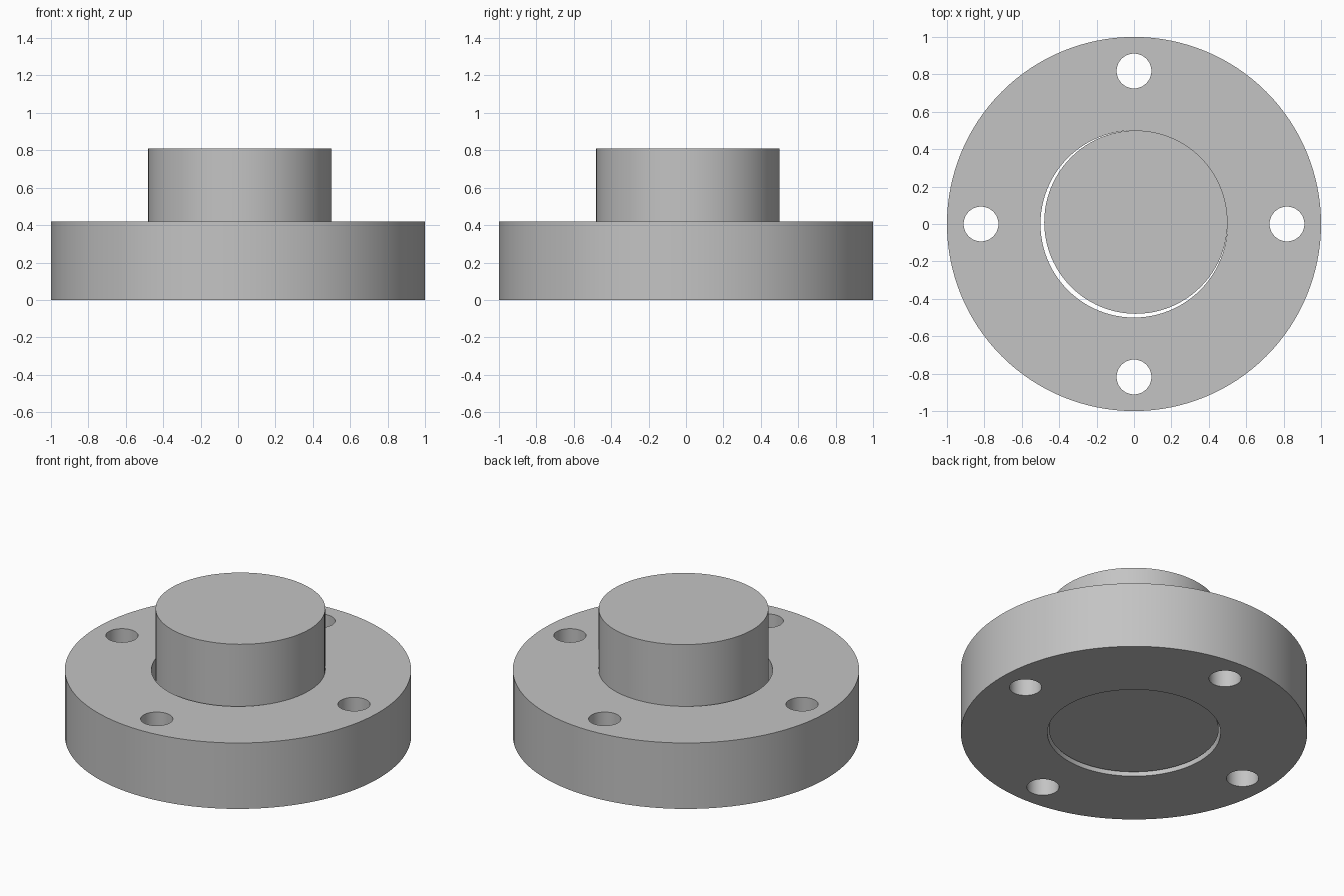
import bpy, math

if "Cube" in bpy.data.objects:
    bpy.data.objects.remove(bpy.data.objects["Cube"], do_unlink=True)

grey = bpy.data.materials.new("plain grey")
grey.use_nodes = True
COLOUR = (0.55, 0.55, 0.55, 1)
grey.diffuse_color = COLOUR
grey.node_tree.nodes["Principled BSDF"].inputs["Base Color"].default_value = COLOUR


def add_circle(curve, x, y, radius, sides):
    spline = curve.splines.new("POLY")
    spline.points.add(sides - 1)
    spline.use_cyclic_u = True
    for i, point in enumerate(spline.points):
        a = math.tau * i / sides
        point.co = (x + radius * math.cos(a), y + radius * math.sin(a), 0, 1)


def extruded_disc(name, circles, bottom, top):
    """Extrude a filled outline; circles inside the first become holes."""
    curve = bpy.data.curves.new(name, "CURVE")
    curve.dimensions = "2D"
    curve.fill_mode = "BOTH"
    curve.extrude = (top - bottom) / 2
    for circle in circles:
        add_circle(curve, *circle)
    obj = bpy.data.objects.new(name, curve)
    bpy.context.collection.objects.link(obj)
    obj.location.z = (top + bottom) / 2
    bpy.ops.object.select_all(action="DESELECT")
    obj.select_set(True)
    bpy.context.view_layer.objects.active = obj
    bpy.ops.object.convert(target="MESH")
    obj = bpy.context.object
    obj.name = name
    # Weld caps to walls and make the normals consistent
    bpy.ops.object.mode_set(mode="EDIT")
    bpy.ops.mesh.select_all(action="SELECT")
    bpy.ops.mesh.remove_doubles(threshold=0.0001)
    bpy.ops.mesh.normals_make_consistent(inside=False)
    bpy.ops.object.mode_set(mode="OBJECT")
    obj.data.materials.clear()
    obj.data.materials.append(grey)
    bpy.ops.object.shade_smooth_by_angle(angle=math.radians(30))
    return obj


# Flange with a central bore and four bolt holes
BOLT_RING, BOLT_RADIUS = 0.818, 0.093
outline = [(0, 0, 1.0, 128), (0, 0, 0.5, 96)]
for k in range(4):
    a = k * math.pi / 2
    outline.append((BOLT_RING * math.cos(a), BOLT_RING * math.sin(a), BOLT_RADIUS, 48))
extruded_disc("flange", outline, 0, 0.42)

# Plug sitting slightly off centre in the bore, just above its lower rim
extruded_disc("plug", [(0.01, 0.01, 0.49, 96)], 0.015, 0.81)
